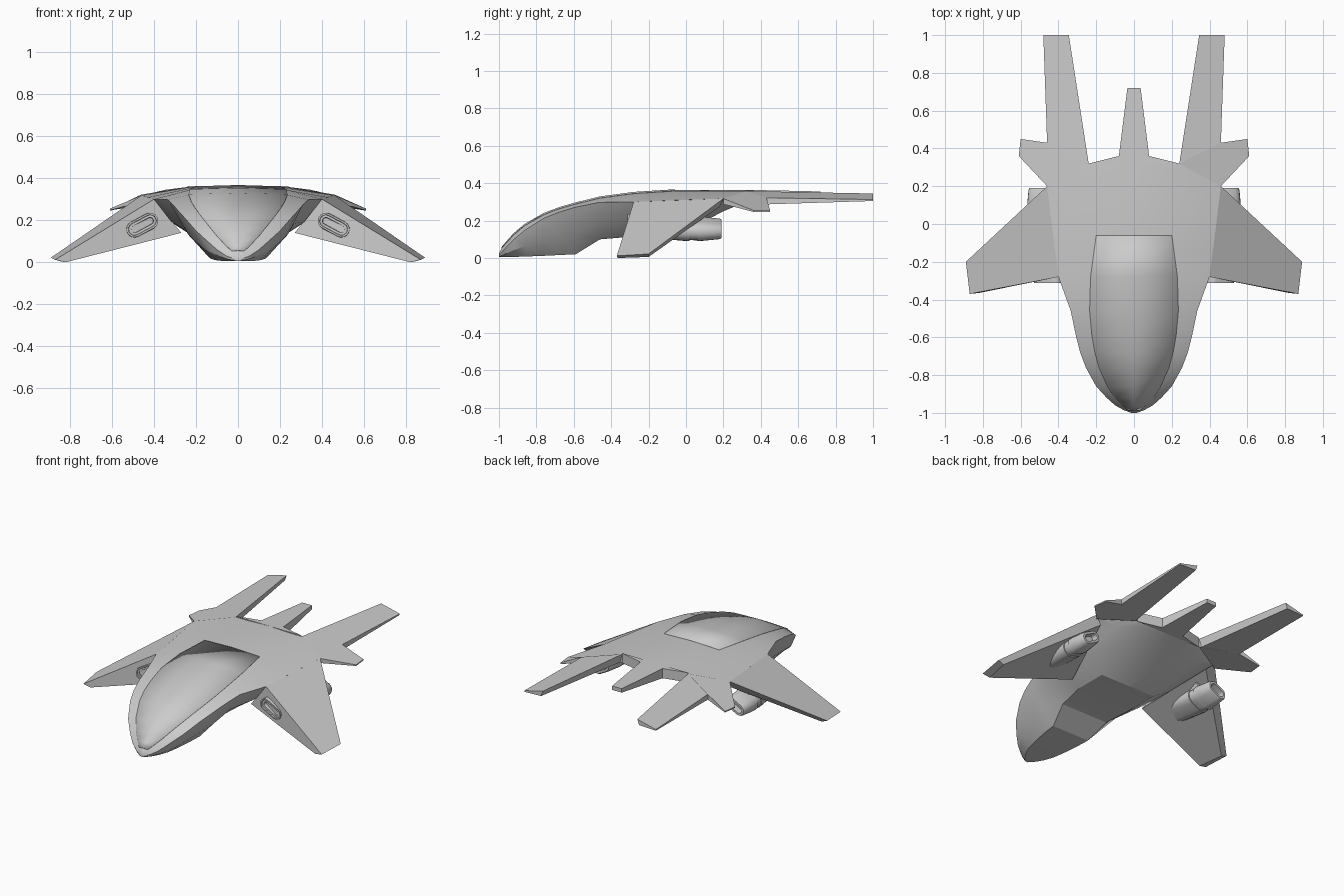
import bpy, bmesh, math
from mathutils import Matrix, Vector

cube = bpy.data.objects.get("Cube")
if cube:
    bpy.data.objects.remove(cube)

grey = bpy.data.materials.new("hull_grey")
grey.use_nodes = True
grey.diffuse_color = (0.6, 0.6, 0.6, 1)
grey.node_tree.nodes["Principled BSDF"].inputs["Base Color"].default_value = (0.6, 0.6, 0.6, 1)


def finish(name, bm, mirror=False, smooth=None, fix_normals=True):
    """Turn a bmesh into a named object, optionally mirrored across x."""
    if fix_normals:
        bmesh.ops.recalc_face_normals(bm, faces=bm.faces)
    mesh = bpy.data.meshes.new(name)
    bm.to_mesh(mesh)
    bm.free()
    mesh.materials.append(grey)
    obj = bpy.data.objects.new(name, mesh)
    bpy.context.collection.objects.link(obj)
    if mirror:
        obj.modifiers.new("Mirror", 'MIRROR')
    if smooth:
        bpy.ops.object.select_all(action='DESELECT')
        bpy.context.view_layer.objects.active = obj
        obj.select_set(True)
        bpy.ops.object.shade_smooth_by_angle(angle=math.radians(smooth))
    return obj


def loft(rings):
    """Skin closed rings of equal length and cap both ends."""
    bm = bmesh.new()
    rows = [[bm.verts.new(p) for p in ring] for ring in rings]
    n = len(rows[0])
    for a, b in zip(rows, rows[1:]):
        for i in range(n):
            j = (i + 1) % n
            bm.faces.new((a[i], a[j], b[j], b[i]))
    bm.faces.new(rows[0])
    bm.faces.new(rows[-1])
    return bm


def slab(name, top, bottom, mirror=True):
    """Solid between matching upper and lower outlines."""
    finish(name, loft([top, bottom]), mirror)


# Hull stations: y, canopy edge x, rim x, rim z, top z, belly x, belly z
stations = [
    (-1.0, .008, .015, .015, .025, .010, .005),
    (-.985, .03, .055, .03, .055, .025, .005),
    (-.96, .06, .10, .06, .085, .045, .005),
    (-.92, .10, .145, .10, .13, .07, .006),
    (-.86, .14, .20, .15, .18, .095, .008),
    (-.76, .185, .255, .213, .237, .115, .012),
    (-.68, .207, .285, .245, .268, .127, .016),
    (-.59, .223, .308, .272, .294, .135, .02),
    (-.46, .235, .335, .298, .326, .17, .10),
    (-.28, .23, .40, .30, .35, .20, .115),
    (-.06, .20, .428, .309, .364, .20, .115),
    (.20, .23, .46, .318, .364, .18, .25),
    (.32, .15, .24, .358, .364, .16, .30),
]

rings = []
for y, cx, rx, rz, tz, bx, bz in stations:
    bulge = .015 * min(1, rx / .2) if y < 0 else 0
    half = [(cx, tz - .006 * min(1, cx / .1)), (rx, rz),
            ((rx + bx) / 2 + bulge, (rz + bz) / 2 - bulge), (bx, bz)]
    rings.append([(0, y, tz)] + [(x, y, z) for x, z in half] + [(0, y, bz)]
                 + [(-x, y, z) for x, z in reversed(half)])
finish("hull", loft(rings), smooth=25)

# Canopy panel lies slightly proud of the hull skin
bm = bmesh.new()
rows = [[bm.verts.new(r[i]) for i in (-1, 0, 1)] for r in rings[1:11]]
for a, b in zip(rows, rows[1:]):
    for i in range(2):
        bm.faces.new((a[i], a[i + 1], b[i + 1], b[i]))
canopy = finish("canopy_panel", bm, smooth=25, fix_normals=False)
solid = canopy.modifiers.new("Solidify", 'SOLIDIFY')
solid.thickness = .007
solid.offset = 0

# Drooping wings with a deep leading face
slab("wing",
     [(.40, -.28, .30), (.87, -.37, .012), (.89, -.20, .022), (.46, .20, .318)],
     [(.27, -.25, .14), (.82, -.365, 0), (.85, -.20, .006), (.41, .18, .275)])

# Rear side fins
fin = [(.46, .20, .318), (.61, .36, .255), (.60, .45, .255), (.46, .43, .322), (.24, .32, .358)]
fin_depth = [.03, .008, .008, .035, .055]
slab("rear_fin", fin, [(x, y, z - d) for (x, y, z), d in zip(fin, fin_depth)])

# Long twin tail booms
boom = [(.24, .32, .358), (.46, .43, .322), (.48, 1, .313), (.345, 1, .345)]
boom_depth = [.055, .035, .008, .035]
slab("tail_boom", boom,
     [(x + (.012 if x < .4 else 0), y, z - d) for (x, y, z), d in zip(boom, boom_depth)])

# Central tail spike
spike = [(.24, .32), (.08, .36), (.035, .72)]
spike += [(-x, y) for x, y in reversed(spike)]
slab("tail_spike", [(x, y, .364 if y < .7 else .356) for x, y in spike],
     [(x, y, .30 if y < .7 else .33) for x, y in spike], mirror=False)


def stadium(y, cx, cz, hw, hh, tilt=28, n=8):
    """Rounded slot ring, tilted to follow the wing."""
    turn = Matrix.Rotation(math.radians(tilt), 3, 'Y')
    ring = []
    for side in (1, -1):
        for i in range(n + 1):
            a = math.pi * i / n - math.pi / 2
            p = Vector((side * (hw - hh + hh * math.cos(a)), 0, side * hh * math.sin(a)))
            ring.append(turn @ p + Vector((cx, y, cz)))
    return ring


# Engine nacelle: recessed intake, swelling body, collar, recessed nozzle
nacelle = [
    (-.27, .455, .177, .055, .014),
    (-.305, .455, .177, .058, .017),
    (-.305, .455, .177, .070, .028),
    (-.312, .455, .177, .072, .030),
    (-.312, .455, .177, .080, .038),
    (-.25, .46, .175, .083, .042),
    (-.02, .485, .160, .083, .054),
    (.02, .487, .157, .083, .054),
    (.02, .487, .157, .077, .048),
    (.06, .489, .156, .077, .048),
    (.06, .489, .156, .082, .052),
    (.09, .490, .156, .080, .050),
    (.18, .492, .156, .070, .042),
    (.19, .492, .156, .064, .036),
    (.19, .492, .156, .050, .022),
    (.15, .492, .156, .046, .018),
]
finish("engine_nacelle", loft([stadium(*s) for s in nacelle]), mirror=True, smooth=30)

# Pylon joins the nacelle to the wing underside
slab("engine_pylon",
     [(.39, -.20, .26), (.52, -.20, .20), (.51, .08, .235), (.40, .08, .27)],
     [(.40, -.20, .18), (.50, -.20, .15), (.52, .08, .15), (.45, .08, .17)])
